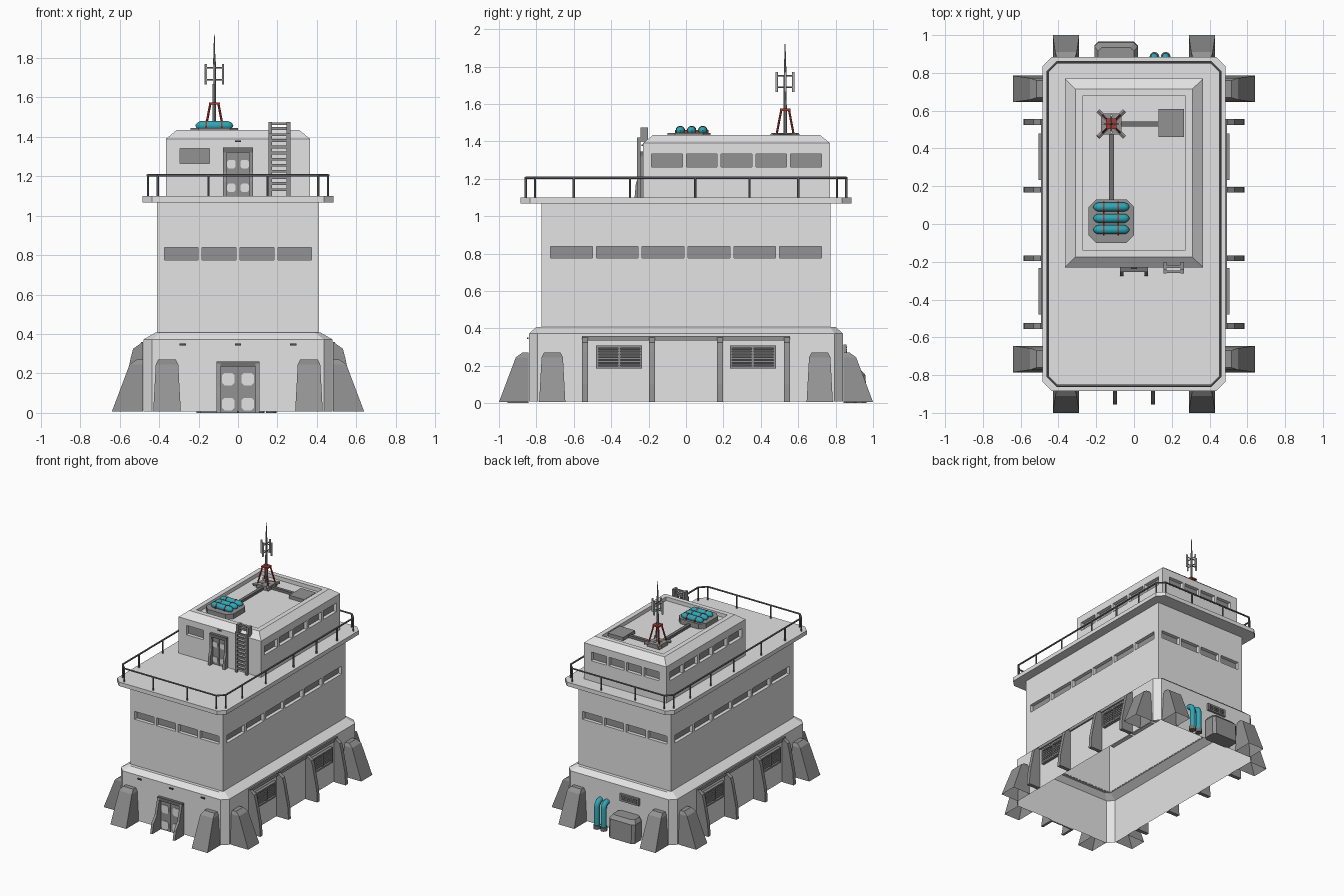
import bpy, bmesh, math
from mathutils import Matrix, Vector

if "Cube" in bpy.data.objects:
    bpy.data.objects.remove(bpy.data.objects["Cube"])


def material(name, r, g, b):
    m = bpy.data.materials.new(name)
    m.use_nodes = True
    m.diffuse_color = (r, g, b, 1)
    m.node_tree.nodes["Principled BSDF"].inputs["Base Color"].default_value = (r, g, b, 1)
    return m


concrete = material("light concrete", .77, .77, .77)
stone = material("grey stone", .29, .29, .29)
glass = material("window grey", .29, .29, .29)
steel = material("dark steel", .17, .17, .17)
iron = material("black iron", .08, .08, .08)
teal = material("teal paint", .03, .38, .46)
red = material("dark red paint", .4, .04, .03)
I = Matrix()
GAP = -.001  # wall fittings stop just outside the wall sheet


def finish(name, bm, mat):
    me = bpy.data.meshes.new(name)
    bm.to_mesh(me)
    bm.free()
    me.materials.append(mat)
    ob = bpy.data.objects.new(name, me)
    bpy.context.collection.objects.link(ob)
    return ob


def loft(name, rings, mat, M=I, bottom=True, top=True):
    """Skin chamfered rectangles (x0, x1, y0, y1, z, chamfer), listed bottom to top."""
    bm = bmesh.new()
    loops = []
    for x0, x1, y0, y1, z, c in rings:
        pts = [(x0 + c, y0), (x1 - c, y0), (x1, y0 + c), (x1, y1 - c),
               (x1 - c, y1), (x0 + c, y1), (x0, y1 - c), (x0, y0 + c)]
        if c == 0:
            pts = [(x0, y0), (x1, y0), (x1, y1), (x0, y1)]
        loops.append([bm.verts.new(M @ Vector((x, y, z))) for x, y in pts])
    for a, b in zip(loops, loops[1:]):
        for i in range(len(a)):
            j = (i + 1) % len(a)
            bm.faces.new((a[i], a[j], b[j], b[i]))
    if top:
        bm.faces.new(loops[-1])
    if bottom:
        bm.faces.new(loops[0][::-1])
    return finish(name, bm, mat)


def centred(hx, hy, z, c=0, cy=0):
    return (-hx, hx, cy - hy, cy + hy, z, c)


def boxes(name, spans, mat, M=I):
    """One object of boxes, each given as (x0, x1, y0, y1, z0, z1)."""
    bm = bmesh.new()
    for x0, x1, y0, y1, z0, z1 in spans:
        T = Matrix.Translation(((x0 + x1) / 2, (y0 + y1) / 2, (z0 + z1) / 2))
        S = Matrix.Diagonal((x1 - x0, y1 - y0, z1 - z0, 1))
        bmesh.ops.create_cube(bm, size=1, matrix=M @ T @ S)
    return finish(name, bm, mat)


def bars(name, pairs, r, mat, r2=None, sides=6):
    bm = bmesh.new()
    for p, q in pairs:
        p, q = Vector(p), Vector(q)
        R = (q - p).to_track_quat('Z', 'Y').to_matrix().to_4x4()
        bmesh.ops.create_cone(bm, cap_ends=True, segments=sides, radius1=r, radius2=r2 or r,
                              depth=(q - p).length, matrix=Matrix.Translation((p + q) / 2) @ R)
    return finish(name, bm, mat)


def tube(name, pts, r, mat):
    """Smooth pipe through (point, radius factor) pairs."""
    cu = bpy.data.curves.new(name, 'CURVE')
    cu.dimensions, cu.bevel_depth, cu.bevel_resolution = '3D', r, 3
    sp = cu.splines.new('POLY')
    sp.points.add(len(pts) - 1)
    for p, (co, f) in zip(sp.points, pts):
        p.co, p.radius = (*co, 1), f
    tmp = bpy.data.objects.new(name, cu)
    bpy.context.collection.objects.link(tmp)
    me = bpy.data.meshes.new_from_object(tmp.evaluated_get(bpy.context.evaluated_depsgraph_get()))
    bpy.data.objects.remove(tmp)
    me.materials.clear()
    me.materials.append(mat)
    me.shade_smooth()
    bpy.context.collection.objects.link(bpy.data.objects.new(name, me))


def wall(deg, dist, cy=0):
    """Frame on a wall: local x runs along it, local -y points outward."""
    return (Matrix.Translation((0, cy, 0)) @ Matrix.Rotation(math.radians(deg), 4, 'Z')
            @ Matrix.Translation((0, -dist, 0)))


def windows(body, M, lo, hi, n, z0, z1):
    """Cut a row of recesses into body and glaze them."""
    step = (hi - lo) / n
    cells = [(lo + i * step + .011, lo + (i + 1) * step - .011) for i in range(n)]
    cutter = boxes("window_cutter", [(a, b, -.03, .032, z0, z1) for a, b in cells], concrete, M)
    mod = body.modifiers.new("cut", 'BOOLEAN')
    mod.object, mod.solver = cutter, 'EXACT'
    dg = bpy.context.evaluated_depsgraph_get()
    me = bpy.data.meshes.new_from_object(body.evaluated_get(dg))
    body.modifiers.clear()
    body.data = me
    bpy.data.objects.remove(cutter)
    boxes("window_glass", [(a, b, .028, .0315, z0, z1) for a, b in cells], glass, M)


def door(name, M, hw, z, h, reach):
    """Double door with side fins, lintel and octagonal panels."""
    boxes(name + "_leaves", [(-hw, -.003, -.008, GAP, z, z + h - .02),
                             (.003, hw, -.008, GAP, z, z + h - .02)], stone, M)
    boxes(name + "_lintel", [(-hw, hw, -.025, GAP, z + h - .025, z + h)], steel, M)
    for s in (-1, 1):
        x = s * (hw - .01)
        loft(name + "_fin", [(x - .01, x + .01, -d, GAP, z + f * h, 0)
             for f, d in ((0, reach), (.3, reach * .85), (.5, reach * .5), (.98, .024))], stone, M)
        for f in (.17, .66):
            p = hw * .29
            T = M @ Matrix.Translation((s * hw * .45, -.008, z + f * h)) @ Matrix.Rotation(math.pi / 2, 4, 'X')
            loft(name + "_panel", [centred(p, p, 0, p * .4), centred(p, p, .005, p * .4)], concrete, T)


# Main masses: the base and tower form one hollow shell
loft("base", [centred(.48, .84, .008, .045), centred(.48, .84, .372, .045), centred(.42, .80, .407, .03),
              centred(.408, .771, .407, .001)], concrete, bottom=False, top=False)
tower = loft("tower", [centred(.41, .773, .40), centred(.41, .773, 1.08)], concrete)
loft("deck_slab", [centred(.485, .885, 1.068, .05), centred(.485, .885, 1.1, .05)], concrete)
HY = .27
house = loft("roof_house", [centred(hx, hy, z, 0, HY) for hx, hy, z in
             ((.365, .5, 1.09), (.365, .5, 1.39), (.31, .445, 1.435),
              (.272, .407, 1.435), (.272, .407, 1.405))], concrete)

# Window rows
for deg in (0, 180):
    windows(tower, wall(deg, .773), -.385, .385, 4, .775, .838)
for deg in (90, 270):
    windows(tower, wall(deg, .41), -.735, .735, 6, .775, .838)
    windows(house, wall(deg, .365, HY), -.465, .465, 5, 1.262, 1.332)
windows(house, wall(180, .5, HY), -.31, .31, 4, 1.262, 1.332)
windows(house, wall(0, .5, HY), -.306, -.134, 1, 1.265, 1.34)

# Open the tower underside
bm = bmesh.new()
bm.from_mesh(tower.data)
floor = [f for f in bm.faces if f.calc_center_median().z < .405]
bmesh.ops.delete(bm, geom=floor, context='FACES')
bm.to_mesh(tower.data)
bm.free()

# Buttresses on all four sides
for deg, dist, off in ((0, .84, .36), (180, .84, .36), (90, .48, .715), (270, .48, .715)):
    for s in (-off, off):
        loft("buttress", [(s - w, s + w, -d, GAP, z, 0) for w, d, z in
             ((.07, .16, .006), (.057, .07, .245), (.045, .035, .27))], stone, wall(deg, dist), bottom=False)

# Side ribs, header beam and louvred vents
for deg in (90, 270):
    M = wall(deg, .48)
    for y in (-.54, -.182, .182, .54):
        loft("side_rib", [(y - .015, y + .015, -d, GAP, z, 0) for d, z in
             ((.105, .006), (.10, .1), (.064, .28), (.052, .325), (.014, .352))], stone, M)
    boxes("side_header", [(-.555, .555, -.013, GAP, .335, .36)], stone, M)
    for c in (-.357, .357):
        boxes("vent_back", [(c - .12, c + .12, -.008, GAP, .19, .305)], iron, M)
        boxes("vent_frame", [(c - .123, c + .123, -.025, GAP, z, z + .012) for z in (.186, .296)]
              + [(c + x - .006, c + x + .006, -.025, GAP, .186, .308) for x in (-.117, 0, .117)], stone, M)
        boxes("vent_louvres", [(c - .112, c + .112, -.018, GAP, .203 + i * .015, .213 + i * .015)
              for i in range(6)], stone, M)

# Doors, slots and ladder
door("front_door", wall(0, .84), .11, 0, .26, .115)
door("roof_door", wall(0, .5, HY), .075, 1.1, .245, .045)
boxes("front_slots", [(x - .016, x + .016, -.01, GAP, .343, .352) for x in (-.28, 0, .28)], iron, wall(0, .84))
boxes("roof_door_slot", [(-.016, .016, -.008, GAP, 1.375, 1.382)], iron, wall(0, .5, HY))
LY = -.262
boxes("ladder_rails", [(x - .009, x + .009, LY, LY + .018, 1.1, 1.42) for x in (.164, .256)]
      + [(x - .009, x + .009, LY + .018, LY + .06, 1.4, 1.475) for x in (.164, .256)], stone)
boxes("ladder_rungs", [(.164, .256, LY + .003, LY + .015, 1.125 + i * .031, 1.139 + i * .031)
      for i in range(10)], stone)
boxes("ladder_top_rungs", [(.164, .256, LY + .03, LY + .045, z, z + .014) for z in (1.435, 1.46)], stone)

# Deck railing
RX, RY, C = .457, .857, .05
loop = [(-RX + C, -RY), (RX - C, -RY), (RX, -RY + C), (RX, RY - C),
        (RX - C, RY), (-RX + C, RY), (-RX, RY - C), (-RX, -RY + C)]
bars("top_rail", [((*loop[i], 1.205), (*loop[(i + 1) % 8], 1.205)) for i in range(8)], .007, steel)
feet = loop + [(x, t * RY) for x in (-.15, .15) for t in (-1, 1)]
feet += [(s * RX, y) for s in (-1, 1) for y in (-.6, -.3, .05, .34, .6)]
bars("rail_posts", [((x, y, 1.1), (x, y, 1.205)) for x, y in feet], .006, steel)

# Rear equipment: cabinet, grille and pipes
loft("rear_cabinet", [(-.21, .02, .841, .965, 0, .02), (-.21, .02, .841, .96, .15, .02),
                      (-.19, 0, .841, .935, .178, .02)], stone)
boxes("rear_grille", [(-.18, -.012, .841, .858, .258, .315)], stone)
boxes("rear_grille_slats", [(-.165, -.027, .855, .861, z, z + .008) for z in (.27, .283, .296)], steel)
for x in (.108, .168):
    bend = [((x, .845 + .04 * math.cos(a), .175 + .04 * math.sin(a)), 1)
            for a in [i * math.pi / 10 for i in range(6)]]
    tube("rear_pipe", [((x, .885, .01), 1)] + bend + [((x, .841, .215), 1)], .021, teal)
    bars("rear_pipe_flange", [((x, .885, 0), (x, .885, .03))], .026, steel, sides=12)

# Tank platform with three tanks and straps
loft("tank_platform", [(-.24, 0, -.1, .13, z, .04) for z in (1.4, 1.445)], stone)
for y in (-.03, .03, .09):
    ends = ((0, .05), (.004, .4), (.012, .75), (.026, 1))
    tube("tank", [((-.216 + d, y, 1.457), f) for d, f in ends]
         + [((-.024 - d, y, 1.457), f) for d, f in ends[::-1]], .024, teal)
    bars("tank_strap", [((x - .004, y, 1.457), (x + .004, y, 1.457)) for x in (-.16, -.083)], .026, red, sides=12)
boxes("tank_cradle", [(x - .004, x + .004, -.06, .12, 1.44, 1.46) for x in (-.16, -.083)], red)

# Cable ducts and roof box
boxes("roof_ducts", [(-.132, -.107, .12, .5, 1.4, 1.425), (-.1, .14, .517, .542, 1.4, 1.425)], steel)
boxes("roof_box", [(.13, .265, .46, .61, 1.4, 1.432)], stone)

# Mast: feet, red legs, pole and antenna panels
mx, my = -.12, .53
diag = [(sx, sy) for sx in (-1, 1) for sy in (-1, 1)]
axes = [(-1, 0), (1, 0), (0, -1), (0, 1)]
boxes("mast_plate", [(mx - .055, mx + .055, my - .055, my + .055, 1.4, 1.437)], stone)
bars("mast_feet", [((mx, my, 1.432), (mx + .07 * a, my + .07 * b, 1.432)) for a, b in diag], .013, stone)
bars("mast_legs", [((mx + .045 * a, my + .045 * b, 1.44), (mx + .02 * a, my + .02 * b, 1.57))
                   for a, b in diag], .006, red)
boxes("mast_collar", [(mx - .028, mx + .028, my - .028, my + .028, 1.563, 1.575)], red)
bars("mast_pole", [((mx, my, 1.43), (mx, my, 1.8))], .01, stone, .007, 8)
bars("mast_tip", [((mx, my, 1.8), (mx, my, 1.92))], .006, stone, .002)
bars("antenna_arms", [((mx, my, z), (mx + .044 * a, my + .044 * b, z))
                      for a, b in axes for z in (1.69, 1.75)], .004, stone)
bars("antenna_panels", [((mx + .044 * a, my + .044 * b, 1.665), (mx + .044 * a, my + .044 * b, 1.77))
                        for a, b in axes], .007, concrete)
